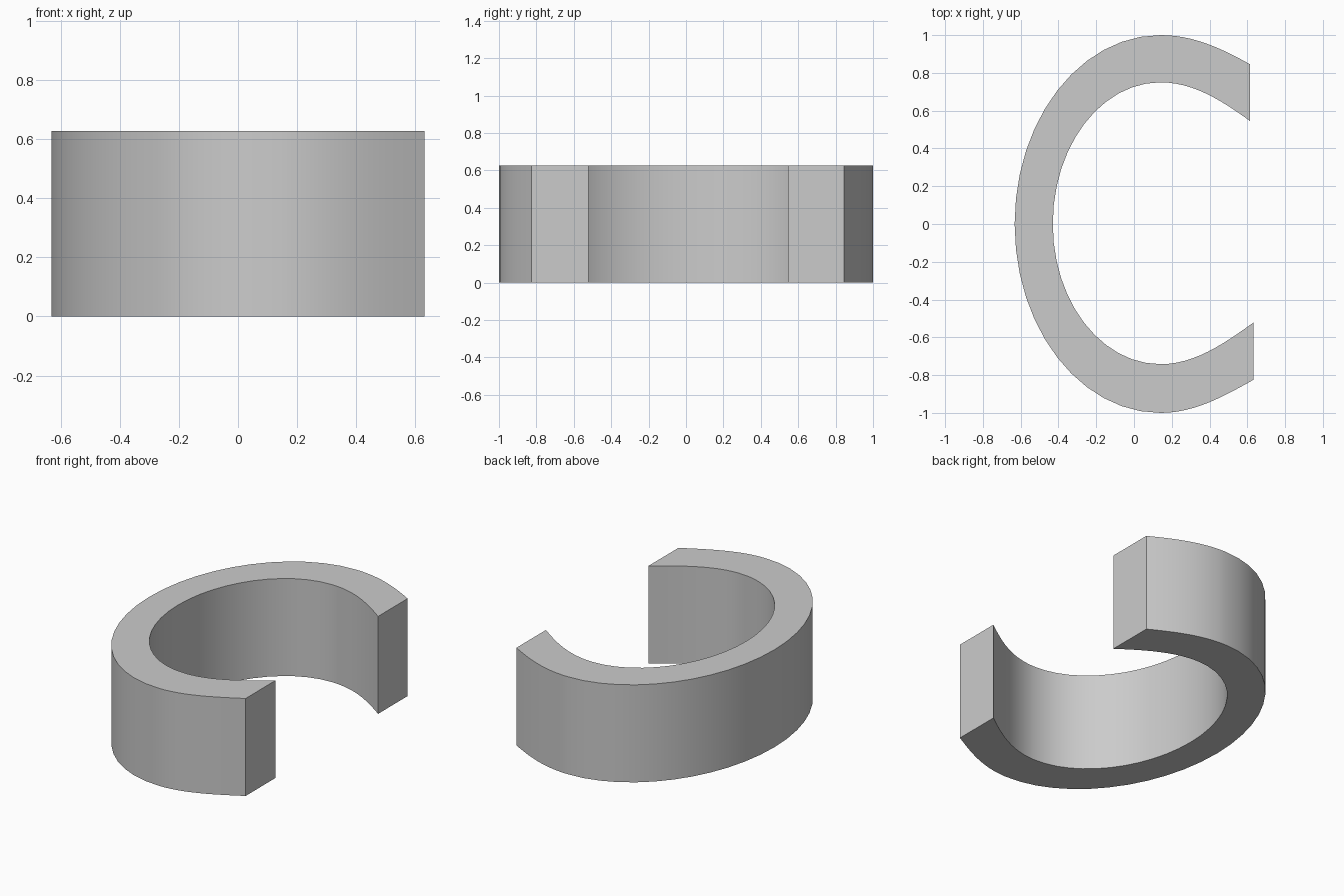
import bpy, bmesh
from mathutils import Vector
from mathutils.geometry import interpolate_bezier

if "Cube" in bpy.data.objects:
    bpy.data.objects.remove(bpy.data.objects["Cube"])

HEIGHT = 0.627
STEPS = 12
K = 0.552  # handle ratio for a quarter ellipse


def arc(left, crown, mid_y, top, bottom, top_end, bottom_end, slope):
    """C-shaped edge: upper tip, over the crown, round the left, to the lower tip."""
    rx = crown - left

    def tip(y, end, sign):
        dx = end[0] - crown
        return [(crown, y), (crown + dx * 0.36, y),
                (end[0] - dx * 0.33, end[1] + sign * slope * dx * 0.33), end]

    def quarter(y):
        return [(crown, y), (crown - K * rx, y), (left, mid_y + K * (y - mid_y)), (left, mid_y)]

    pieces = [tip(top, top_end, 1)[::-1], quarter(top),
              quarter(bottom)[::-1], tip(bottom, bottom_end, -1)]
    pts = []
    for p in pieces:
        seg = interpolate_bezier(*[Vector((x, y, 0)) for x, y in p], STEPS + 1)
        pts += seg[1:] if pts else seg
    return pts


outer = arc(-0.632, 0.14, 0.0, 1.0, -1.0, (0.615, 0.845), (0.632, -0.825), 0.56)
inner = arc(-0.43, 0.14, 0.0, 0.75, -0.742, (0.615, 0.545), (0.632, -0.522), 0.72)

# Open ring: flat strip between the two edges, extruded upward
bm = bmesh.new()
vo = [bm.verts.new(p) for p in outer]
vi = [bm.verts.new(p) for p in inner]
strip = [bm.faces.new((vo[i], vo[i + 1], vi[i + 1], vi[i])) for i in range(len(vo) - 1)]
ext = bmesh.ops.extrude_face_region(bm, geom=strip, use_keep_orig=True)
bmesh.ops.translate(bm, vec=(0, 0, HEIGHT),
                    verts=[g for g in ext["geom"] if isinstance(g, bmesh.types.BMVert)])
bmesh.ops.recalc_face_normals(bm, faces=bm.faces)
mesh = bpy.data.meshes.new("open_ring")
bm.to_mesh(mesh)
bm.free()
ring = bpy.data.objects.new("open_ring", mesh)
bpy.context.collection.objects.link(ring)

# Smooth curved walls with crisp edges
bpy.context.view_layer.objects.active = ring
ring.select_set(True)
bpy.ops.object.shade_smooth_by_angle()
